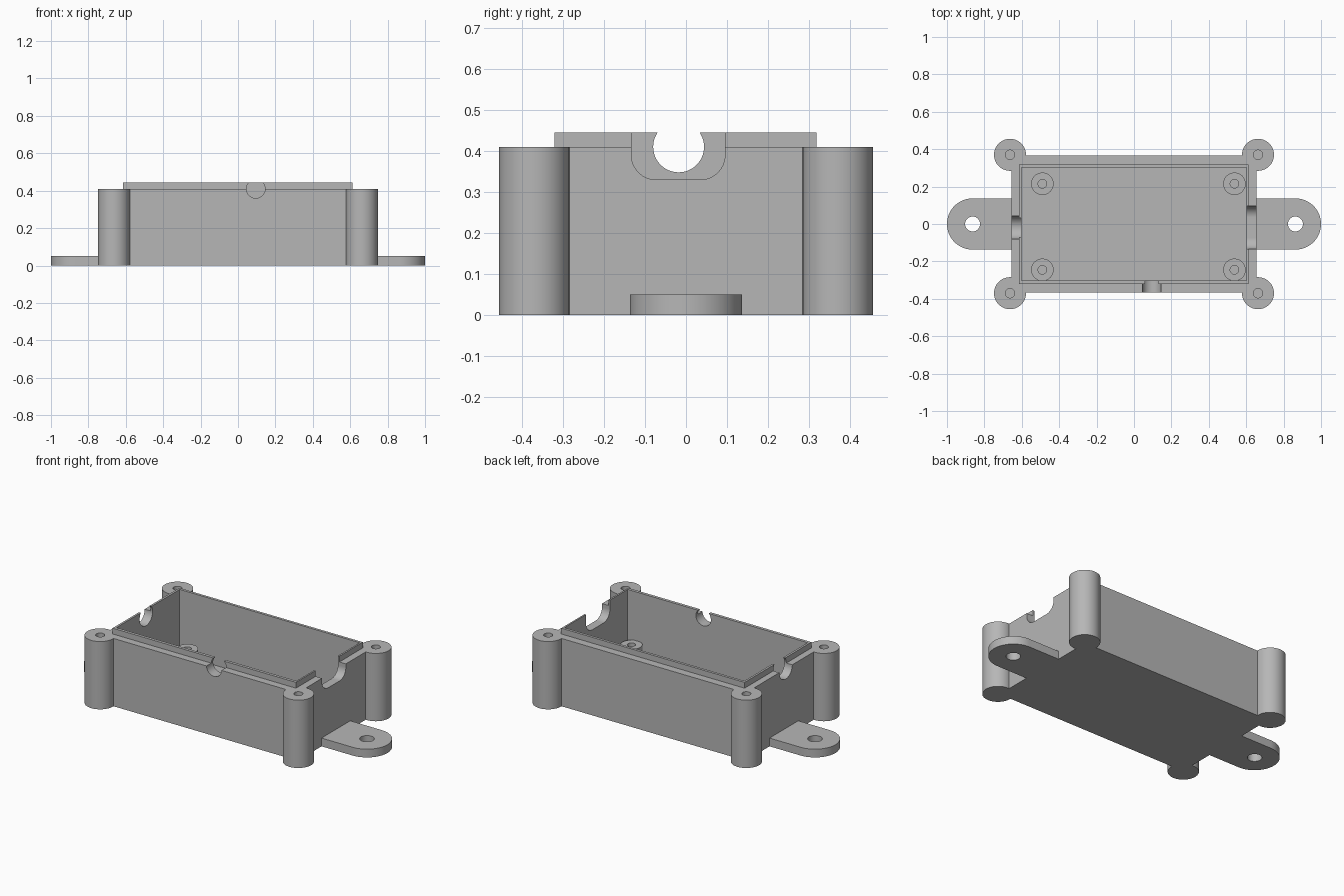
import bpy
import bmesh
from math import sin, cos, pi
from mathutils import Matrix, Vector

if "Cube" in bpy.data.objects:
    bpy.data.objects.remove(bpy.data.objects["Cube"])

GREY = (0.47, 0.47, 0.47, 1)
plastic = bpy.data.materials.new("grey_plastic")
plastic.use_nodes = True
plastic.diffuse_color = GREY
plastic.node_tree.nodes["Principled BSDF"].inputs["Base Color"].default_value = GREY

WALL_TOP, LIP_TOP = 0.41, 0.445
SIDES = (-1, 1)


def add(name, bm):
    mesh = bpy.data.meshes.new(name)
    bmesh.ops.recalc_face_normals(bm, faces=bm.faces)
    bm.to_mesh(mesh)
    bm.free()
    mesh.materials.append(plastic)
    obj = bpy.data.objects.new(name, mesh)
    bpy.context.collection.objects.link(obj)
    return obj


def box(name, x, y, z):
    bm = bmesh.new()
    bmesh.ops.create_cube(bm, size=1)
    for v in bm.verts:
        v.co = Vector(r[0] + (c + 0.5) * (r[1] - r[0]) for c, r in zip(v.co, (x, y, z)))
    return add(name, bm)


def cylinder(name, radius, centre, length, axis="Z"):
    bm = bmesh.new()
    turn = {"Z": Matrix(), "X": Matrix.Rotation(pi / 2, 4, "Y"),
            "Y": Matrix.Rotation(pi / 2, 4, "X")}[axis]
    bmesh.ops.create_cone(bm, cap_ends=True, segments=64, radius1=radius, radius2=radius,
                          depth=length, matrix=Matrix.Translation(centre) @ turn)
    return add(name, bm)


def prism(name, outline, extrude):
    """Closed outline of 3D points, pushed along a vector."""
    bm = bmesh.new()
    face = bm.faces.new([bm.verts.new(p) for p in outline])
    new = bmesh.ops.extrude_face_region(bm, geom=[face], use_keep_orig=True)["geom"]
    bmesh.ops.translate(bm, vec=extrude, verts=[g for g in new if isinstance(g, bmesh.types.BMVert)])
    return add(name, bm)


def arc(cx, cy, radius, start, end, steps=24):
    angles = [start + (end - start) * i / steps for i in range(steps + 1)]
    return [(cx + radius * cos(a), cy + radius * sin(a)) for a in angles]


def combine(target, tool, operation="DIFFERENCE"):
    mod = target.modifiers.new("boolean", "BOOLEAN")
    mod.operation, mod.object, mod.solver = operation, tool, "EXACT"
    bpy.context.view_layer.objects.active = target
    bpy.ops.object.modifier_apply(modifier=mod.name)
    bpy.data.objects.remove(tool)


def cable_openings():
    # round hole at the left end, wide rounded slot at the right end, small hole in front
    slot = arc(-0.073, 0.39, 0.06, pi, 1.5 * pi) + arc(0.035, 0.39, 0.06, 1.5 * pi, 2 * pi)
    slot += [(0.095, 0.6), (-0.133, 0.6)]
    return [cylinder("end_hole_cutter", 0.062, (-0.65, -0.018, WALL_TOP), 0.3, "X"),
            prism("slot_cutter", [(0.5, y, z) for y, z in slot], (0.3, 0, 0)),
            cylinder("front_hole_cutter", 0.05, (0.095, -0.35, WALL_TOP), 0.2, "Y")]


# Enclosure: box, corner screw pillars and mounting tabs
enclosure = box("enclosure", (-0.655, 0.655), (-0.365, 0.365), (0, WALL_TOP))
corners = [(0.663 * sx, 0.37 * sy) for sx in SIDES for sy in SIDES]
for x, y in corners:
    combine(enclosure, cylinder("pillar", 0.0855, (x, y, WALL_TOP / 2), WALL_TOP), "UNION")
for s in SIDES:
    outline = arc(0.863, 0, 0.137, -pi / 2, pi / 2, 32) + [(0.63, 0.137), (0.63, -0.137)]
    tab = prism("tab", [(s * x, y, 0) for x, y in outline], (0, 0, 0.05))
    combine(enclosure, tab, "UNION")
    combine(enclosure, cylinder("tab_hole", 0.04, (0.863 * s, 0, 0), 0.3))

# Cavity, screw holes and cable openings
combine(enclosure, box("cavity", (-0.602, 0.602), (-0.302, 0.302), (0.05, 0.6)))
for x, y in corners:
    combine(enclosure, cylinder("screw_hole", 0.025, (x, y, WALL_TOP), 0.6))
for cutter in cable_openings():
    combine(enclosure, cutter)

# Thin raised lip around the cavity
lip = box("lip", (-0.615, 0.612), (-0.32, 0.318), (WALL_TOP, LIP_TOP))
combine(lip, box("lip_opening", (-0.602, 0.602), (-0.302, 0.302), (0.3, 0.6)))
for cutter in cable_openings():
    combine(lip, cutter)

# Circuit board standoffs on the floor
parts = [enclosure, lip]
for x in (-0.49, 0.537):
    for y in (-0.245, 0.215):
        post = cylinder("standoff", 0.06, (x, y, 0.095), 0.11)
        combine(post, cylinder("standoff_hole", 0.023, (x, y, 0.15), 0.16))
        parts.append(post)

# Smooth the round walls, keep edges sharp
bpy.ops.object.select_all(action="DESELECT")
for part in parts:
    part.select_set(True)
bpy.context.view_layer.objects.active = enclosure
bpy.ops.object.shade_smooth_by_angle(angle=pi / 6)
